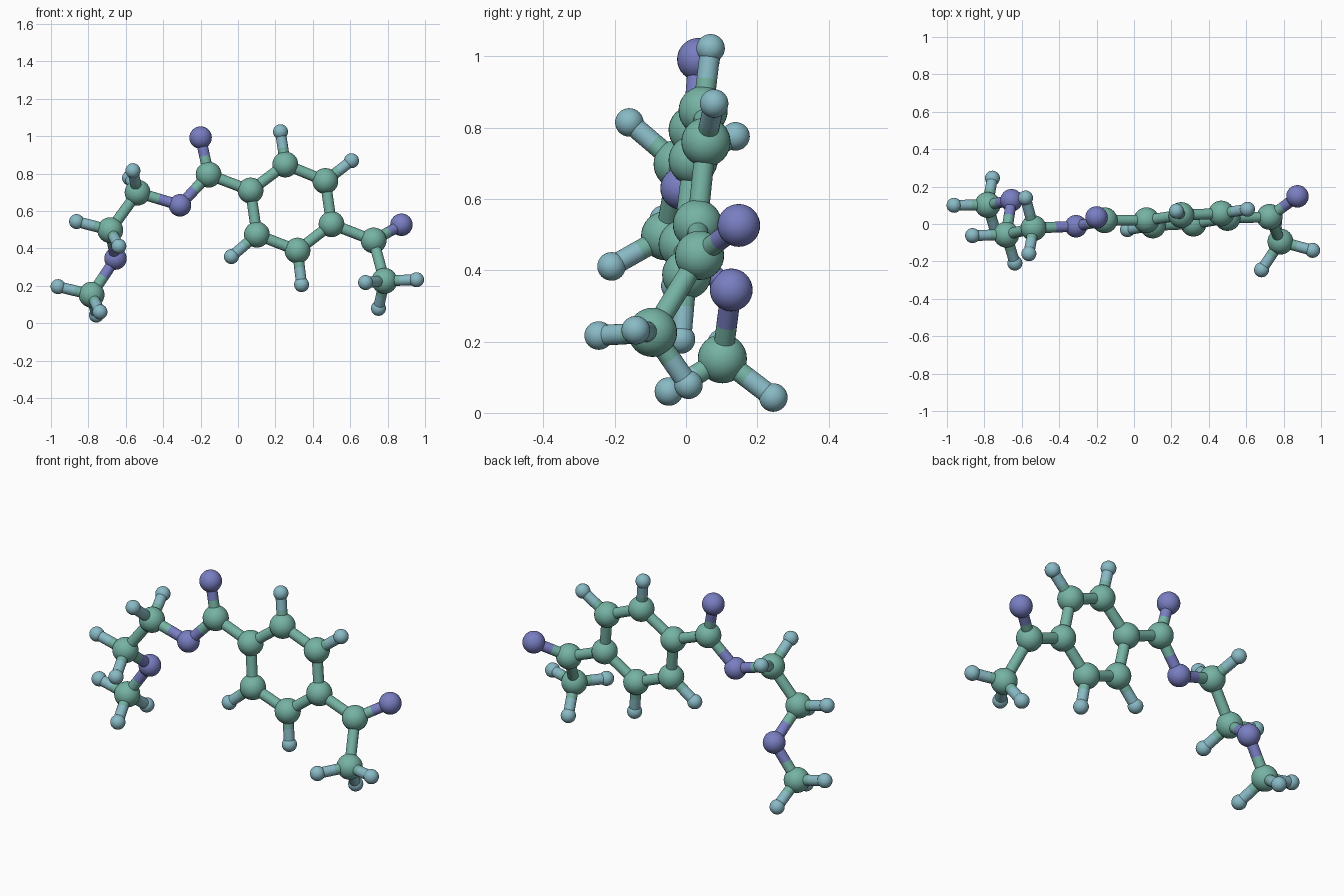
import bpy
from mathutils import Vector

default_cube = bpy.data.objects.get("Cube")
if default_cube:
    bpy.data.objects.remove(default_cube, do_unlink=True)

BOND_RADIUS = 0.029


def make_material(name, colour):
    mat = bpy.data.materials.new(name)
    mat.use_nodes = True
    mat.diffuse_color = (*colour, 1)
    bsdf = mat.node_tree.nodes["Principled BSDF"]
    bsdf.inputs["Base Color"].default_value = (*colour, 1)
    return mat


# Ball radius and colour of each element
elements = {
    "carbon": (0.069, make_material("sea green", (0.18, 0.45, 0.37))),
    "oxygen": (0.060, make_material("violet blue", (0.19, 0.21, 0.54))),
    "hydrogen": (0.040, make_material("pale blue", (0.25, 0.49, 0.56))),
}

# Atom name: element, centre, atom it is bonded to
atoms = {
    # Six-sided ring
    "ring_inner": ("carbon", (0.067, 0.02, 0.709), "ring_lower_inner"),
    "ring_upper_inner": ("carbon", (0.253, 0.048, 0.848), "ring_inner"),
    "ring_upper_outer": ("carbon", (0.467, 0.056, 0.76), "ring_upper_inner"),
    "ring_outer": ("carbon", (0.5, 0.032, 0.529), "ring_upper_outer"),
    "ring_lower_outer": ("carbon", (0.318, 0.002, 0.388), "ring_outer"),
    "ring_lower_inner": ("carbon", (0.101, -0.008, 0.473), "ring_lower_outer"),
    "ring_tip_upper_inner": ("hydrogen", (0.227, 0.069, 1.023), "ring_upper_inner"),
    "ring_tip_upper_outer": ("hydrogen", (0.607, 0.079, 0.868), "ring_upper_outer"),
    "ring_tip_lower_outer": ("hydrogen", (0.34, -0.014, 0.206), "ring_lower_outer"),
    "ring_tip_lower_inner": ("hydrogen", (-0.035, -0.03, 0.356), "ring_lower_inner"),
    # Short arm on the left
    "short_arm_joint": ("carbon", (0.725, 0.038, 0.442), "ring_outer"),
    "short_arm_oxygen": ("oxygen", (0.874, 0.148, 0.526), "short_arm_joint"),
    "short_arm_end": ("carbon", (0.783, -0.094, 0.226), "short_arm_joint"),
    "short_arm_tip_side": ("hydrogen", (0.955, -0.141, 0.232), "short_arm_end"),
    "short_arm_tip_front": ("hydrogen", (0.682, -0.245, 0.217), "short_arm_end"),
    "short_arm_tip_low": ("hydrogen", (0.751, 0.007, 0.079), "short_arm_end"),
    # Long arm on the right
    "long_arm_joint": ("carbon", (-0.157, 0.02, 0.794), "ring_inner"),
    "long_arm_top_oxygen": ("oxygen", (-0.2, 0.035, 0.992), "long_arm_joint"),
    "long_arm_link_oxygen": ("oxygen", (-0.31, -0.012, 0.63), "long_arm_joint"),
    "long_arm_upper": ("carbon", (-0.537, -0.022, 0.698), "long_arm_link_oxygen"),
    "long_arm_upper_tip_front": ("hydrogen", (-0.562, -0.159, 0.815), "long_arm_upper"),
    "long_arm_upper_tip_back": ("hydrogen", (-0.58, 0.139, 0.776), "long_arm_upper"),
    "long_arm_lower": ("carbon", (-0.683, -0.057, 0.497), "long_arm_upper"),
    "long_arm_lower_tip_side": ("hydrogen", (-0.863, -0.062, 0.543), "long_arm_lower"),
    "long_arm_lower_tip_front": ("hydrogen", (-0.637, -0.209, 0.411), "long_arm_lower"),
    "long_arm_low_oxygen": ("oxygen", (-0.655, 0.127, 0.345), "long_arm_lower"),
    "long_arm_end": ("carbon", (-0.783, 0.102, 0.152), "long_arm_low_oxygen"),
    "long_arm_end_tip_side": ("hydrogen", (-0.962, 0.1, 0.195), "long_arm_end"),
    "long_arm_end_tip_back": ("hydrogen", (-0.757, 0.245, 0.043), "long_arm_end"),
    "long_arm_end_tip_front": ("hydrogen", (-0.738, -0.048, 0.06), "long_arm_end"),
}


def finish(name, mat):
    obj = bpy.context.object
    obj.name = name
    obj.data.materials.append(mat)
    bpy.ops.object.shade_smooth_by_angle()


def add_ball(name, element, centre):
    radius, mat = elements[element]
    bpy.ops.mesh.primitive_uv_sphere_add(segments=32, ring_count=16,
                                         radius=radius, location=centre)
    finish(name, mat)


def add_rod(name, start, end, mat):
    axis = end - start
    bpy.ops.mesh.primitive_cylinder_add(vertices=24, radius=BOND_RADIUS,
                                        depth=axis.length, end_fill_type='NOTHING',
                                        location=(start + end) / 2,
                                        rotation=axis.to_track_quat('Z', 'Y').to_euler())
    finish(name, mat)


# Each bond is two half rods, coloured like the atom at their end
for name, (element, centre, partner) in atoms.items():
    add_ball(name, element, centre)
    other_element, other_centre, _ = atoms[partner]
    a, b = Vector(centre), Vector(other_centre)
    middle = (a + b) / 2
    add_rod(name + "_near_bond", a, middle, elements[element][1])
    add_rod(name + "_far_bond", middle, b, elements[other_element][1])
